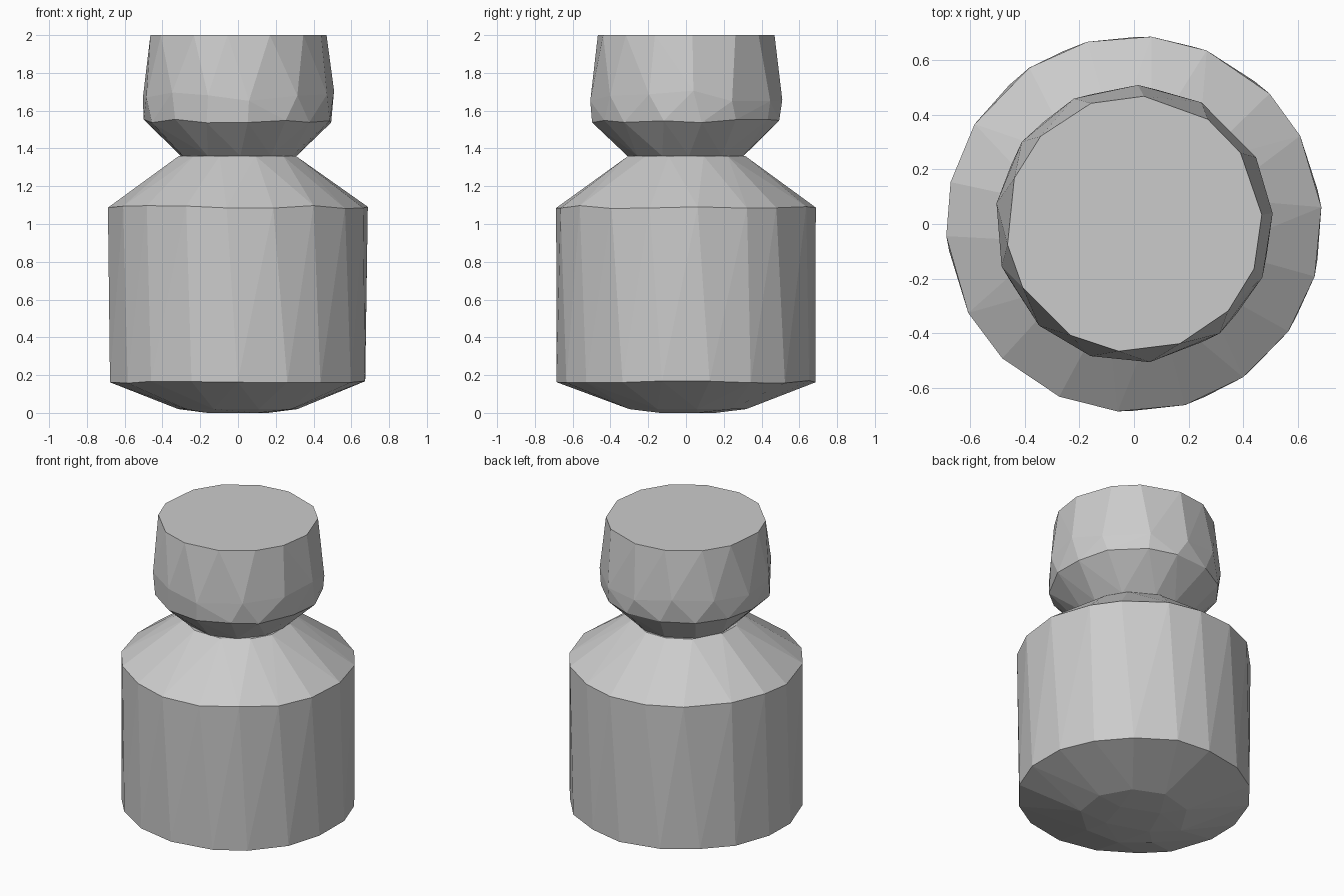
import bpy, bmesh, math, random

if "Cube" in bpy.data.objects:
    bpy.data.objects.remove(bpy.data.objects["Cube"], do_unlink=True)
random.seed(4)

grey = bpy.data.materials.new("plain grey")
grey.use_nodes = True
colour = (0.6, 0.6, 0.6, 1)
grey.diffuse_color = colour
grey.node_tree.nodes["Principled BSDF"].inputs["Base Color"].default_value = colour


def faceted_solid(name, rings):
    """Convex low-poly solid wrapped around rings of (radius, height, sides, turn, wobble)."""
    bm = bmesh.new()
    for radius, z, sides, turn, wobble in rings:
        for i in range(sides):
            a = math.tau * (i + turn + random.uniform(-0.12, 0.12)) / sides
            bm.verts.new((radius * math.cos(a), radius * math.sin(a),
                          z + random.uniform(-wobble, wobble)))
    hull = bmesh.ops.convex_hull(bm, input=bm.verts)
    loose = set(hull["geom_interior"] + hull["geom_unused"])
    bmesh.ops.delete(bm, geom=[v for v in loose if isinstance(v, bmesh.types.BMVert)],
                     context="VERTS")
    bmesh.ops.dissolve_limit(bm, angle_limit=math.radians(1), verts=bm.verts, edges=bm.edges)
    bmesh.ops.recalc_face_normals(bm, faces=bm.faces)
    mesh = bpy.data.meshes.new(name)
    bm.to_mesh(mesh)
    bm.free()
    mesh.materials.append(grey)
    obj = bpy.data.objects.new(name, mesh)
    bpy.context.collection.objects.link(obj)
    return obj


# Wide lower body: shallow base, straight wall, sloping shoulder
faceted_solid("body", [
    (0.17, 0.0, 4, 0.3, 0), (0.32, 0.02, 9, 0.2, 0),
    (0.685, 0.165, 18, 0.5, 0.008), (0.69, 1.09, 18, 0.3, 0.008),
    (0.32, 1.36, 12, 0.5, 0),
])

# Head: flared underside, rounded side, flat top
faceted_solid("head", [
    (0.31, 1.36, 11, 0.2, 0), (0.5, 1.545, 15, 0.4, 0.01),
    (0.51, 1.68, 13, 0.1, 0.03), (0.47, 2.0, 14, 0.25, 0),
])
